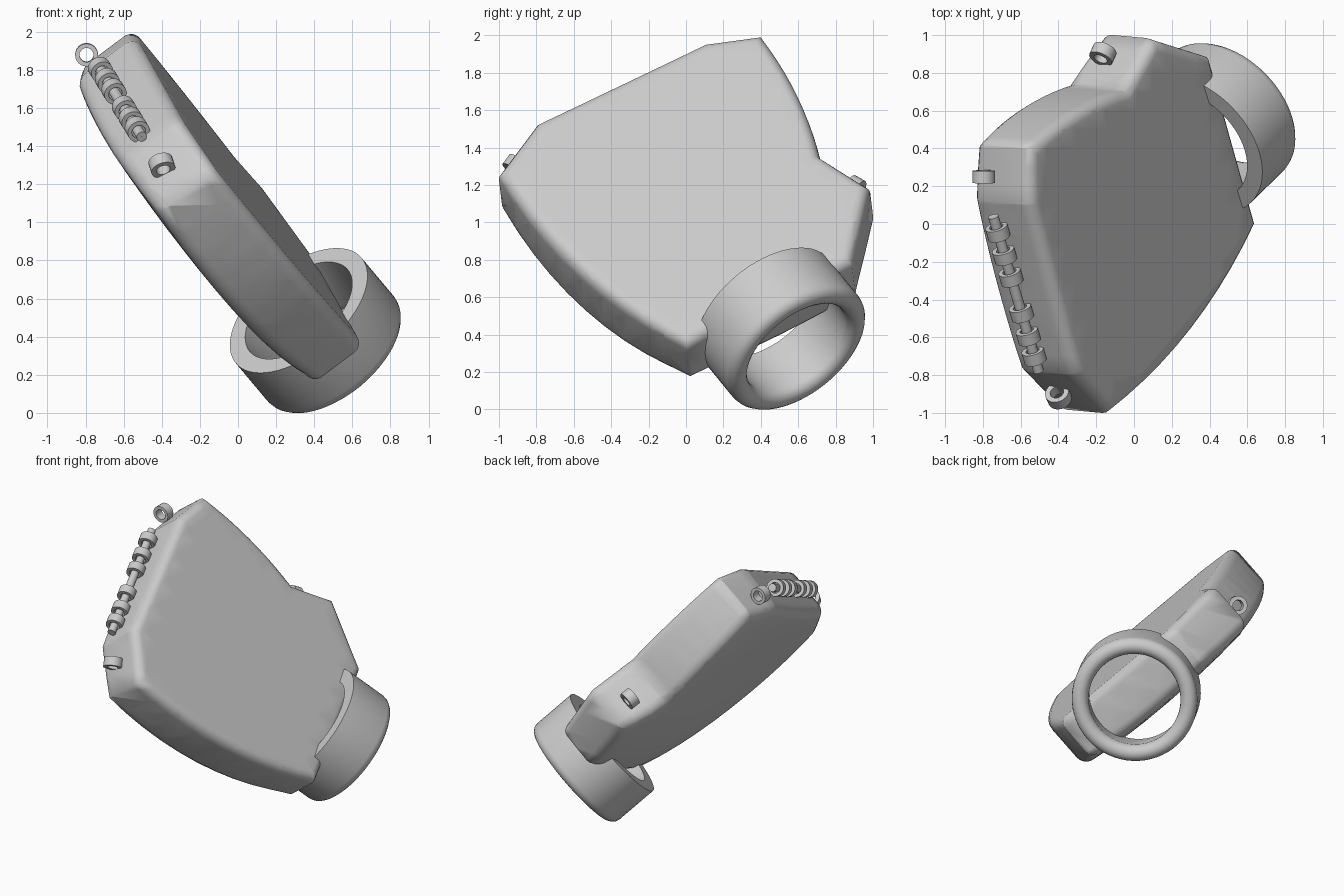
import bpy, bmesh, math
from mathutils import Vector

if "Cube" in bpy.data.objects:
    bpy.data.objects.remove(bpy.data.objects["Cube"], do_unlink=True)

grey = bpy.data.materials.new("plain grey")
grey.use_nodes = True
colour = (0.6, 0.6, 0.6, 1)
grey.diffuse_color = colour
grey.node_tree.nodes["Principled BSDF"].inputs["Base Color"].default_value = colour


def finish(bm, name, angle=40):
    bmesh.ops.recalc_face_normals(bm, faces=bm.faces)
    mesh = bpy.data.meshes.new(name)
    bm.to_mesh(mesh)
    bm.free()
    mesh.materials.append(grey)
    ob = bpy.data.objects.new(name, mesh)
    bpy.context.collection.objects.link(ob)
    bpy.ops.object.select_all(action="DESELECT")
    ob.select_set(True)
    bpy.context.view_layer.objects.active = ob
    bpy.ops.object.shade_smooth_by_angle(angle=math.radians(angle))
    return ob


def lathe(name, profile, centre, axis, steps):
    """Spin a closed (radius, height) profile and point it along an axis."""
    bm = bmesh.new()
    verts = [bm.verts.new((r, 0, h)) for r, h in profile]
    edges = [bm.edges.new((verts[i - 1], v)) for i, v in enumerate(verts)]
    bmesh.ops.spin(bm, geom=verts + edges, cent=(0, 0, 0), axis=(0, 0, 1),
                   angle=math.tau, steps=steps, use_merge=True)
    bmesh.ops.remove_doubles(bm, verts=bm.verts, dist=1e-5)
    ob = finish(bm, name)
    ob.rotation_euler = Vector(axis).to_track_quat("Z", "Y").to_euler()
    ob.location = centre
    return ob


def arc(a, control, b, n=10):
    """Points of a quadratic curve, without its end points."""
    a, control, b = Vector(a), Vector(control), Vector(b)
    ts = [i / n for i in range(1, n)]
    return [a * (1 - t) ** 2 + control * 2 * t * (1 - t) + b * t * t for t in ts]


# Tilted slab: outline in (y, z), laid on a sloping plane
slope_y, slope_z, plane_x, thickness = 0.09, -0.75, 0.928, 0.34
normal = Vector((1, -slope_y, -slope_z)).normalized()


def on_plane(y, z):
    return Vector((plane_x + slope_y * y + slope_z * z, y, z))


back_top, notch = (0.4, 2.015), (0.715, 1.37)
front_tip, low_corner = (-1.005, 1.27), (0.0, 0.355)
outline = [(0.1, 1.975), back_top, *arc(back_top, (0.63, 1.72), notch), notch,
           (0.98, 1.2), (0.885, 0.79), low_corner,
           *arc(low_corner, (-0.63, 0.665), front_tip), front_tip, (-0.8, 1.545)]
bm = bmesh.new()
face = bm.faces.new([bm.verts.new(on_plane(y, z)) for y, z in outline])
extruded = bmesh.ops.extrude_face_region(bm, geom=[face], use_keep_orig=True)
moved = [g for g in extruded["geom"] if isinstance(g, bmesh.types.BMVert)]
bmesh.ops.translate(bm, verts=moved, vec=-thickness * normal)
bmesh.ops.recalc_face_normals(bm, faces=bm.faces)
rims = [e for e in bm.edges if any(len(f.verts) > 4 for f in e.link_faces)]
bmesh.ops.bevel(bm, geom=rims, offset=0.06, segments=4, profile=0.5, affect="EDGES")

# Slice the slab into a grid and swell its back into a shallow dome
for i in range(1, 20):
    for point, axis in (((0, i / 10 - 1, 0), (0, 1, 0)), ((0, 0, i / 10), (0, 0, 1))):
        bmesh.ops.bisect_plane(bm, geom=bm.verts[:] + bm.edges[:] + bm.faces[:],
                               dist=1e-5, plane_co=point, plane_no=axis)
dome_centre, dome_radius, dome_height = on_plane(-0.03, 1.27), 1.08, 0.085
for v in bm.verts:
    depth = (dome_centre - v.co).dot(normal)
    spread = (v.co + depth * normal - dome_centre).length / dome_radius
    swell = dome_height * max(0, 1 - spread ** 4)
    v.co -= normal * swell * max(0, depth / thickness)
finish(bm, "slab_body", 70)

# Wide cuff: flat inner end, rounded outer end, bore slightly flared inwards
outer, inner, flare, length = 0.431, 0.315, 0.335, 0.362
mid, lip = (outer + inner) / 2, (outer - inner) / 2
profile = [(flare, 0), (outer, 0)]
for i in range(9):
    t = math.pi * i / 8
    profile.append((mid + lip * math.cos(t), length - lip + lip * math.sin(t)))
cuff_axis = Vector((0.545, 0.53, -0.65)).normalized()
cuff_centre = Vector((0.417, 0.518, 0.42))
lathe("cuff_ring", profile, cuff_centre - cuff_axis * length / 2, cuff_axis, 64)


# Small eyelets and the rod they are threaded on
def eyelet(name, centre, axis, radius=0.06, bore=0.037, width=0.065):
    h = width / 2
    lathe(name, [(bore, -h), (radius, -h), (radius, h), (bore, h)], centre, axis, 24)


start, end = Vector((-0.745, 0.04, 1.84)), Vector((-0.505, -0.78, 1.45))
along = (end - start).normalized()
for i, t in enumerate((0.1, 0.25, 0.39, 0.62, 0.77, 0.9)):
    eyelet(f"lace_eyelet_{i + 1}", start.lerp(end, t), along)
rod_length = (end - start).length
lathe("lace_rod", [(0.001, 0), (0.028, 0), (0.028, rod_length), (0.001, rod_length)],
      start, along, 16)

eyelet("top_eyelet", (-0.795, 0.25, 1.88), (0, 1, 0.05))
eyelet("front_eyelet", (-0.4, -0.91, 1.3), (0.25, -0.57, -0.75), 0.065)
eyelet("back_eyelet", (-0.165, 0.9, 1.18), (0.36, 0.8, -0.45), 0.065)
